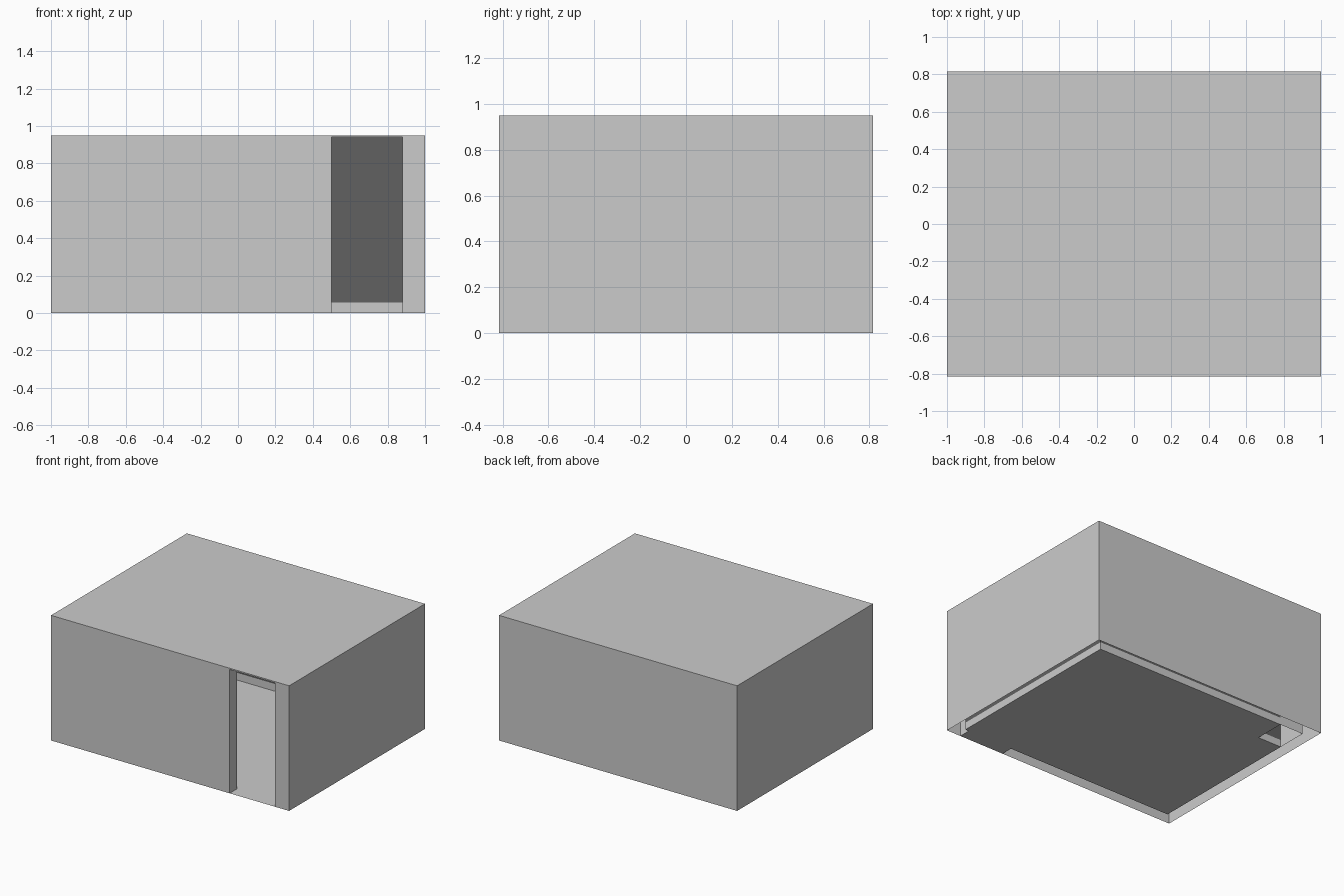
import bpy
import bmesh

if "Cube" in bpy.data.objects:
    bpy.data.objects.remove(bpy.data.objects["Cube"])

X, Y, TOP = 1.0, 0.815, 0.95        # outer shell
IX, IY, CEIL = 0.91, 0.725, 0.94    # room inside
D0, D1 = 0.50, 0.88                 # doorway
PX, PY = -0.71, 0.49                # duct corner
SKIRT = 0.055


def material(name, v):
    m = bpy.data.materials.new(name)
    m.diffuse_color = (v, v, v, 1)
    m.use_nodes = True
    m.node_tree.nodes["Principled BSDF"].inputs["Base Color"].default_value = m.diffuse_color
    return m


def build(name, polys, mat=None):
    bm = bmesh.new()
    for poly in polys:
        bm.faces.new([bm.verts.new(p) for p in poly])
    bmesh.ops.remove_doubles(bm, verts=bm.verts, dist=1e-5)
    me = bpy.data.meshes.new(name)
    bm.to_mesh(me)
    bm.free()
    ob = bpy.data.objects.new(name, me)
    bpy.context.collection.objects.link(ob)
    if mat:
        me.materials.append(mat)
    return ob


def strip(path, z0, z1):
    """Vertical wall quads along a plan path (normals to the right of travel)."""
    return [[(*a, z0), (*b, z0), (*b, z1), (*a, z1)] for a, b in zip(path, path[1:])]


def flat(path, z):
    return [[(*p, z) for p in path]]


light = material("pale_grey", 0.8)
dark = material("dark_grey", 0.12)

# Outer skin, with the doorway left open below a thin header
outer = [(D1, -Y), (X, -Y), (X, Y), (-X, Y), (-X, -Y), (D0, -Y)]
build("outer_walls", strip(outer, 0, TOP) + strip([(D0, -Y), (D1, -Y)], CEIL, TOP))
build("roof", flat([(-X, -Y), (X, -Y), (X, Y), (-X, Y)], TOP))

# Doorway sides
build("door_jambs", strip([(D0, -Y), (D0, -IY)], 0, CEIL)
      + strip([(D1, -IY), (D1, -Y)], 0, CEIL))

# Room plan, running round from one side of the door to the other
room = [(D1, -IY), (IX, -IY), (IX, IY), (PX, IY), (PX, PY), (-IX, PY), (-IX, -IY), (D0, -IY)]
plan = room + [(D0, -Y), (D1, -Y)]
build("floor", flat(plan, 0), light)
build("skirting", strip(room[::-1], 0, SKIRT), light)
build("inner_walls", strip(room[::-1], SKIRT, CEIL), dark)
build("ceiling", flat(plan[::-1], CEIL))

# Back faces of the corner duct, open underneath
build("corner_duct", strip([(PX, IY), (-IX, IY), (-IX, PY)], 0, CEIL))
